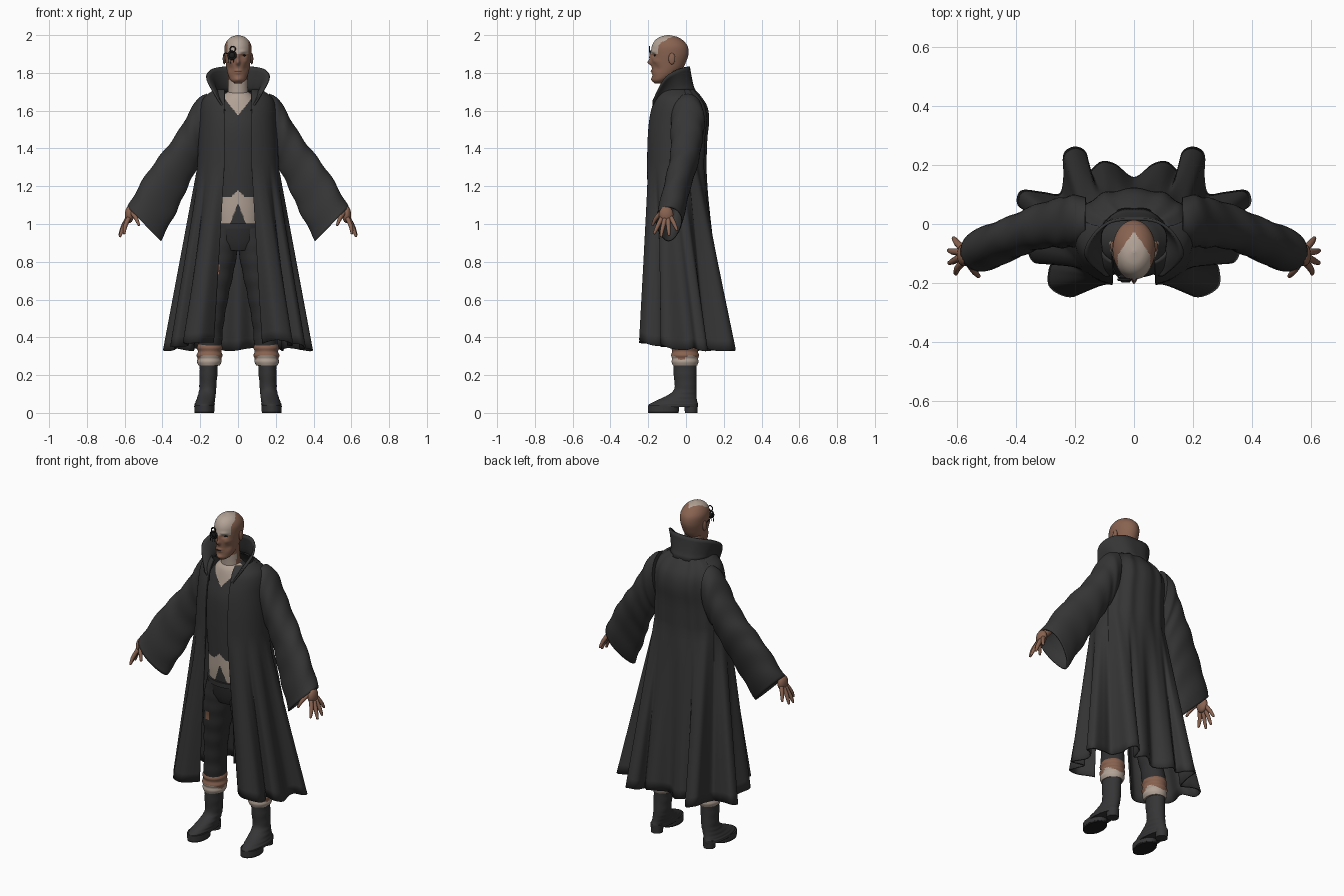
import bpy, bmesh, math
from math import sin, cos, pi, exp
from mathutils import Vector

if "Cube" in bpy.data.objects:
    bpy.data.objects.remove(bpy.data.objects["Cube"])


def material(name, rgb):
    m = bpy.data.materials.new(name)
    m.diffuse_color = (*rgb, 1)
    m.use_nodes = True
    m.node_tree.nodes["Principled BSDF"].inputs["Base Color"].default_value = m.diffuse_color
    return m


CLOTH = material("charcoal_cloth", (.036, .036, .036))
TROUSER = material("dark_trouser_cloth", (.03, .03, .032))
BOOT = material("boot_leather", (.036, .036, .038))
BLACK = material("black_metal_and_soles", (.012, .012, .013))
BROWN = material("brown_skin", (.25, .125, .082))
PALE = material("pale_skin", (.45, .365, .305))


def spline(pts, n):
    """Catmull-Rom through tuples of any length."""
    out = []
    for i in range(len(pts) - 1):
        quad = [pts[max(0, min(len(pts) - 1, i + k))] for k in (-1, 0, 1, 2)]
        for j in range(n):
            t = j / n
            out.append(tuple(.5 * (2 * b + (c - a) * t + (2 * a - 5 * b + 4 * c - d) * t * t
                                   + (3 * b - a - 3 * c + d) * t ** 3) for a, b, c, d in zip(*quad)))
    return out + [tuple(pts[-1])]


def oval(z, x, y, rx, ry, n=32):
    return [(x + rx * cos(2 * pi * i / n), y + ry * sin(2 * pi * i / n), z) for i in range(n)]


def loft(name, rings, mats, closed=True, rule=None, thick=0):
    bm = bmesh.new()
    rows = [[bm.verts.new(p) for p in r] for r in rings]
    n = len(rows[0])
    for a, b in zip(rows, rows[1:]):
        for i in range(n if closed else n - 1):
            j = (i + 1) % n
            bm.faces.new((a[i], a[j], b[j], b[i]))
    if closed:
        bm.faces.new(rows[0])
        bm.faces.new(rows[-1])
    bmesh.ops.recalc_face_normals(bm, faces=bm.faces)
    for f in bm.faces:
        f.smooth = len(f.verts) == 4
        if rule:
            f.material_index = rule(f.calc_center_median())
    me = bpy.data.meshes.new(name)
    bm.to_mesh(me)
    bm.free()
    for m in mats:
        me.materials.append(m)
    ob = bpy.data.objects.new(name, me)
    bpy.context.collection.objects.link(ob)
    if thick:
        mod = ob.modifiers.new("thickness", 'SOLIDIFY')
        mod.thickness, mod.offset = thick, 0


def tube(name, pts, mats, n=12, steps=4, rule=None):
    """Round limb through (x, y, z, radius) points with rounded ends."""
    pts = spline(pts, steps)
    d = (Vector(pts[-1][:3]) - Vector(pts[0][:3])).normalized()
    u = d.orthogonal().normalized()
    v = d.cross(u)
    ends = [(Vector(pts[0][:3]) - d * pts[0][3] * .5, pts[0][3] * .5)]
    ends += [(Vector(p[:3]), p[3]) for p in pts]
    ends.append((Vector(pts[-1][:3]) + d * pts[-1][3] * .6, pts[-1][3] * .5))
    rings = [[c + (u * cos(2 * pi * i / n) + v * sin(2 * pi * i / n)) * r for i in range(n)] for c, r in ends]
    loft(name, rings, mats, rule=rule)


def ball(name, loc, scale, mat):
    bpy.ops.mesh.primitive_uv_sphere_add(segments=20, ring_count=12, radius=1, location=loc)
    ob = bpy.context.object
    ob.name, ob.scale = name, scale
    ob.data.materials.append(mat)
    bpy.ops.object.shade_smooth()


def ring(name, loc, R, r):
    bpy.ops.mesh.primitive_torus_add(major_segments=28, minor_segments=8, major_radius=R,
                                     minor_radius=r, location=loc, rotation=(pi / 2, 0, 0))
    bpy.context.object.name = name
    bpy.context.object.data.materials.append(BLACK)
    bpy.ops.object.shade_smooth()


# Long coat: fluted hem outline blended upward into a plain chest section
half = [(.13, -.18), (.205, -.243), (.28, -.215), (.285, -.155), (.265, -.11), (.33, -.13), (.355, -.085),
        (.33, 0), (.345, .04), (.39, .065), (.38, .11), (.31, .105), (.25, .10), (.235, .16), (.235, .235),
        (.20, .258), (.165, .24), (.15, .18), (.11, .208), (.065, .20), (0, .155)]
hem = spline(half + [(-x, y) for x, y in half[-2::-1]], 7)
levels = spline([(1.30, .212, -.208, .10, .072), (1.45, .205, -.205, .105, .072), (1.55, .20, -.197, .115, .072),
                 (1.62, .195, -.182, .105, .072), (1.67, .175, -.164, .075, .07), (1.71, .12, -.14, .04, .07)], 4)
levels = [(.335 + .965 * i / 18, *levels[0][1:]) for i in range(18)] + levels


def coat_ring(z, rx, yf, yb, fx):
    w = max(0, (1.3 - z) / .965)
    a0 = math.asin((fx / rx) ** 1.25)
    out = []
    for i, (hx, hy) in enumerate(hem):
        f = i / (len(hem) - 1)
        a = a0 + min(f, 1 - f) * 2 * (pi - a0)
        x = rx * max(0, sin(a)) ** .8 * (1 if f < .5 else -1)
        y = (yf + yb) / 2 - (yb - yf) / 2 * cos(a) + .004 * cos(a * 14) * (a > 2)
        dz = w * (.035 * max(0, -hy / .2) + .008 * sin(i * .25))
        out.append((x + (hx - x) * w, y + (hy - y) * w, z + dz))
    return out


loft("long_coat", [coat_ring(*l) for l in levels], [CLOTH], closed=False, thick=.008)

# Flared standing collar
base = [(.072, -.172, 1.60), (.105, -.115, 1.685), (.11, -.02, 1.70), (.06, .04, 1.70), (0, .05, 1.70)]
top = [(.10, -.176, 1.65), (.163, -.115, 1.765), (.145, -.05, 1.815), (.085, .005, 1.832), (0, .016, 1.832)]
base, top = [spline(c + [(-x, y, z) for x, y, z in c[-2::-1]], 6) for c in (base, top)]
rows = []
for k in range(7):
    t = k / 6
    rows.append([(b[0] + (c[0] - b[0]) * t ** 1.4, b[1] + (c[1] - b[1]) * t ** .6, b[2] + (c[2] - b[2]) * t)
                 for b, c in zip(base, top)])
loft("collar", rows, [CLOTH], closed=False, thick=.01)

# Torso with vest, open neckline and bare belly
def torso_rule(c):
    x = abs(c.x)
    if c.y > -.06:
        return 0
    if c.z > 1.575 + 1.25 * x:
        return 1
    return int(1.11 - 2.6 * x < c.z < 1.145 + max(0, .035 - x))


body = spline([(.93, 0, -.055, .13, .10), (1.05, 0, -.06, .135, .110), (1.15, 0, -.06, .135, .116),
               (1.35, 0, -.06, .15, .122), (1.5, 0, -.057, .155, .122), (1.6, 0, -.052, .14, .105),
               (1.67, 0, -.058, .09, .08), (1.70, 0, -.06, .055, .055)], 24)
loft("torso_and_vest", [oval(*b, n=180) for b in body], [CLOTH, PALE], rule=torso_rule)
tube("neck", [(0, -.055, 1.62, .068), (0, -.068, 1.70, .054), (0, -.08, 1.82, .052)], [BROWN, PALE], 32,
     rule=lambda c: int(c.y < -.085 and c.z < 1.76))

# Head: lofted skull pushed into a face by soft bumps (x, z, width, height, depth)
bumps = [(.03, 1.893, .014, .010, .012), (.03, 1.913, .02, .008, -.005), (0, 1.855, .010, .014, -.020),
         (0, 1.885, .008, .02, -.010), (.045, 1.862, .014, .012, -.006), (0, 1.812, .018, .005, -.006),
         (0, 1.800, .016, .005, -.005), (0, 1.765, .018, .012, -.008), (.042, 1.825, .014, .018, .008)]


def face(p):
    x, y, z = p
    if y < -.10:
        y += sum(d * exp(-((abs(x) - bx) / w) ** 2 - ((z - bz) / h) ** 2) for bx, bz, w, h, d in bumps)
    return x, y, z


skull = spline([(1.745, 0, -.145, .018, .022), (1.76, 0, -.138, .038, .038), (1.785, 0, -.118, .051, .060),
                (1.82, 0, -.10, .060, .080), (1.86, 0, -.091, .066, .092), (1.90, 0, -.086, .071, .099),
                (1.94, 0, -.086, .071, .095), (1.97, 0, -.09, .058, .076), (1.99, 0, -.092, .036, .047),
                (2.0, 0, -.094, .004, .005)], 8)
loft("head", [[face(p) for p in oval(*s, n=120)] for s in skull], [BROWN, PALE],
     rule=lambda c: int(c.z > 1.9 and abs(c.x) < .055 * min(1, max(0, (-.025 - c.y) / .08))))
ball("mouth", (0, -.183, 1.806), (.018, .004, .0018), BLACK)
ball("left_eye", (.03, -.161, 1.892), (.012, .008, .005), BLACK)

# Eyepiece with ring, lens, small upper loop and dangling pins
ring("eyepiece_ring", (-.032, -.188, 1.893), .020, .005)
ball("eyepiece_lens", (-.032, -.178, 1.893), (.018, .012, .018), BLACK)
ring("eyepiece_loop", (-.028, -.194, 1.926), .014, .003)
for i in range(3):
    x = -.050 + .014 * i
    tube("eyepiece_pin", [(x, -.19, 1.878, .002), (x - .003, -.188, 1.852, .0015)], [BLACK], 6, 1)
tube("eyepiece_arm", [(-.05, -.182, 1.9, .003), (-.07, -.15, 1.905, .003), (-.075, -.09, 1.89, .002)], [BLACK], 8)

# Trouser hips and belt
loft("trouser_hips", [oval(*h) for h in [(.86, 0, -.05, .10, .085), (.91, 0, -.055, .135, .105),
                                         (1.0, 0, -.058, .14, .113)]], [TROUSER])
loft("belt", [oval(z, 0, -.058, .143, .117) for z in (.975, 1.003)], [TROUSER])

for s, side in ((1, "left"), (-1, "right")):
    ball(side + "_ear", (s * .073, -.075, 1.875), (.008, .018, .030), BROWN)

    # Bell sleeve: outer x,z / inner x,z / y centre / y half depth
    sl = spline([(.165, 1.69, .16, 1.40, .01, .078), (.215, 1.662, .18, 1.36, .01, .086),
                 (.262, 1.585, .20, 1.33, .005, .083), (.32, 1.485, .225, 1.28, 0, .078),
                 (.39, 1.39, .265, 1.20, -.015, .072), (.46, 1.30, .305, 1.11, -.04, .068),
                 (.53, 1.19, .355, 1.01, -.065, .068), (.585, 1.09, .41, .91, -.09, .07)], 6)

    def sleeve_ring(k, shrink=1):
        ox, oz, ix, iz, yc, hy = sl[k]
        out = []
        for j in range(36):
            a = 2 * pi * j / 36
            g = shrink * (1 + .028 * sin(k * .8 + 2.6 * sin(a)) * min(1, k / 12))
            c, d = cos(a) * g, sin(a) * g * (1 + .25 * cos(a))
            out.append((s * ((ox + ix) / 2 + (ox - ix) / 2 * c), yc + hy * d, (oz + iz) / 2 + (oz - iz) / 2 * c))
        return out

    last = len(sl) - 1
    loft(side + "_sleeve", [sleeve_ring(k) for k in range(len(sl))]
         + [sleeve_ring(last, .93), sleeve_ring(last - 4, .88), sleeve_ring(last - 10, .8)], [CLOTH])

    # Forearm, palm and spread fingers
    tube(side + "_forearm", [(s * .44, -.06, 1.22, .035), (s * .51, -.085, 1.14, .03), (s * .56, -.10, 1.075, .024)], [BROWN])
    ball(side + "_palm", (s * .575, -.105, 1.05), (.024, .038, .045), BROWN)
    for name, root, mid, tip in (("thumb", (.56, -.13, 1.06), (.54, -.16, 1.03), (.525, -.177, .995)),
                                 ("index_finger", (.58, -.13, 1.03), (.598, -.152, .985), (.603, -.168, .95)),
                                 ("middle_finger", (.587, -.112, 1.025), (.61, -.125, .975), (.625, -.132, .935)),
                                 ("ring_finger", (.588, -.095, 1.025), (.612, -.093, .98), (.626, -.09, .942)),
                                 ("little_finger", (.583, -.08, 1.035), (.60, -.062, 1.0), (.61, -.048, .968))):
        tube(side + "_" + name, [(s * p[0], p[1], p[2], r) for p, r in zip((root, mid, tip), (.0125, .011, .007))], [BROWN], 10)

    # Trouser leg with soft wrinkles and a small tear on one thigh
    leg = spline([(.98, .07, -.055, .07, .10), (.88, .083, -.05, .083, .10), (.75, .10, -.045, .078, .09),
                  (.6, .12, -.035, .066, .075), (.45, .14, -.015, .061, .07), (.34, .15, -.005, .063, .07)], 8)
    rings = []
    for k, (z, x, y, rx, ry) in enumerate(leg):
        g = 1 + .025 * sin(k * 1.1) * min(1, k / 20)
        rings.append(oval(z, s * x, y, rx * g, ry * g))
    loft(side + "_trouser_leg", rings, [TROUSER, BROWN],
         rule=lambda c: int(c.x < 0 and c.y < -.08 and abs(c.x + .115) < .012 and abs(c.z - .76) < .02))

    # Rolled cuff: brown folds over a pale band
    cuff = spline([(.365, .15, -.005, .060, .066), (.345, .15, -.005, .068, .073), (.325, .15, -.005, .062, .068),
                   (.305, .151, -.005, .069, .074), (.288, .151, -.005, .063, .069), (.27, .152, -.005, .065, .071),
                   (.25, .153, -.005, .056, .064)], 4)
    loft(side + "_cuff", [oval(c[0], s * c[1], *c[2:]) for c in cuff], [BROWN, PALE],
         rule=lambda c: int(c.z < .293 + .012 * sin(c.y * 60)))

    # Boot, thin sole and raised heel
    boot = spline([(.262, .155, -.005, .048, .062), (.2, .157, -.005, .047, .060), (.13, .16, -.003, .045, .058),
                   (.095, .165, -.02, .047, .075), (.065, .172, -.05, .05, .108), (.045, .177, -.066, .053, .13),
                   (.03, .178, -.07, .053, .132)], 5)
    loft(side + "_boot", [oval(b[0], s * b[1], b[2], b[3] * (1 + .025 * sin(k * 1.6)), b[4])
                          for k, b in enumerate(boot)], [BOOT])
    loft(side + "_boot_front", [oval(z, s * .178, -.12, .053, .082) for z in (.008, .04)], [BOOT])
    loft(side + "_sole", [oval(z, s * .178, -.12, .052, .081) for z in (0, .008)], [BLACK])
    loft(side + "_heel", [oval(z, s * .175, .027, r, r) for z, r in ((0, .033), (.05, .036))], [BOOT])
